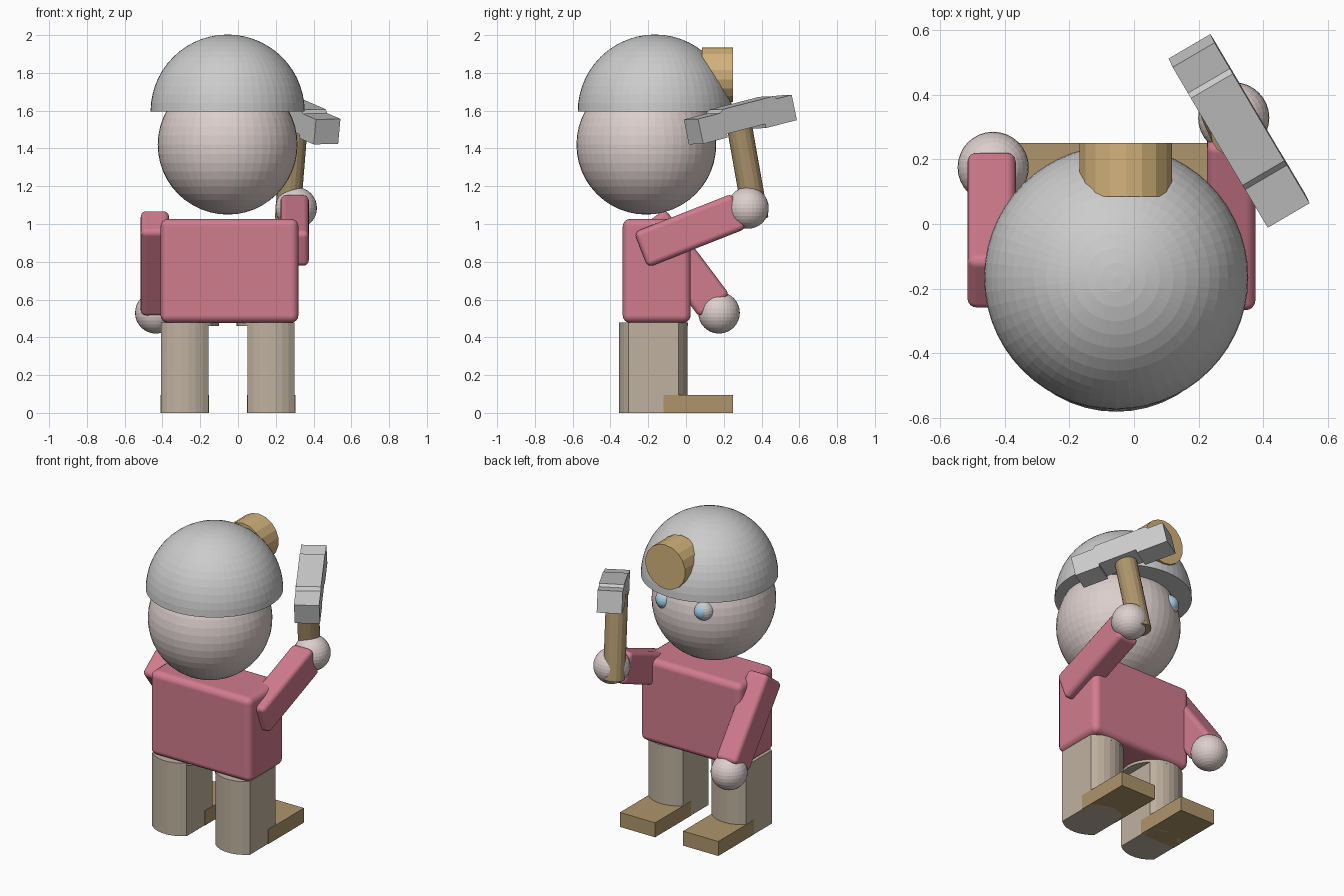
import bpy, bmesh
from math import sin, cos, asin, radians, pi
from mathutils import Matrix, Vector

if "Cube" in bpy.data.objects:
    bpy.data.objects.remove(bpy.data.objects["Cube"])


def material(name, rgb):
    m = bpy.data.materials.new(name)
    m.diffuse_color = (*rgb, 1)
    m.use_nodes = True
    m.node_tree.nodes["Principled BSDF"].inputs["Base Color"].default_value = m.diffuse_color
    return m


SKIN = material("skin", (0.72, 0.62, 0.61))
RED = material("red_cloth", (0.64, 0.20, 0.27))
TAN = material("tan_cloth", (0.52, 0.44, 0.35))
BROWN = material("brown", (0.42, 0.30, 0.15))
AMBER = material("amber", (0.65, 0.45, 0.20))
BLUE = material("blue", (0.35, 0.58, 0.78))


def finish(name, bm, mat=None, matrix=None):
    if matrix is not None:
        bm.transform(matrix)
    bmesh.ops.recalc_face_normals(bm, faces=bm.faces[:])
    me = bpy.data.meshes.new(name)
    bm.to_mesh(me)
    bm.free()
    ob = bpy.data.objects.new(name, me)
    bpy.context.collection.objects.link(ob)
    if mat:
        me.materials.append(mat)
    return ob


def ball(name, centre, r, mat=None, seg=32, half=False):
    bm = bmesh.new()
    bmesh.ops.create_uvsphere(bm, u_segments=seg, v_segments=seg // 2, radius=r)
    if half:
        bmesh.ops.bisect_plane(bm, geom=bm.verts[:] + bm.edges[:] + bm.faces[:], dist=1e-4,
                               plane_co=(0, 0, 0), plane_no=(0, 0, 1), clear_inner=True)
        bmesh.ops.holes_fill(bm, edges=[e for e in bm.edges if e.is_boundary])
    return finish(name, bm, mat, Matrix.Translation(centre))


def box(name, centre, size, mat=None, bevel=0.0, tilt=0.0):
    bm = bmesh.new()
    bmesh.ops.create_cube(bm, size=1, matrix=Matrix.Diagonal((*size, 1)))
    ob = finish(name, bm, mat, Matrix.Translation(centre) @ Matrix.Rotation(tilt, 4, 'X'))
    if bevel:
        mod = ob.modifiers.new("bevel", 'BEVEL')
        mod.width, mod.segments = bevel, 4
        for p in ob.data.polygons:
            p.use_smooth = True
        mod.harden_normals = True
    return ob


def rod(name, a, b, r, mat, sides):
    a, b = Vector(a), Vector(b)
    bm = bmesh.new()
    bmesh.ops.create_cone(bm, cap_ends=True, segments=sides, radius1=r, radius2=r,
                          depth=(b - a).length)
    rot = Vector((0, 0, 1)).rotation_difference(b - a).to_matrix().to_4x4()
    return finish(name, bm, mat, Matrix.Translation((a + b) / 2) @ rot)


def prism(name, points, depth, mat=None, matrix=None):
    """Extrude a closed xy outline upward by depth."""
    bm = bmesh.new()
    f = bm.faces.new([bm.verts.new((x, y, 0)) for x, y in points])
    new = bmesh.ops.extrude_face_region(bm, geom=[f])["geom"]
    bmesh.ops.translate(bm, vec=(0, 0, depth),
                        verts=[v for v in new if isinstance(v, bmesh.types.BMVert)])
    return finish(name, bm, mat, matrix)


# head, eyes and helmet
ball("head", (-0.055, -0.21, 1.42), 0.37, SKIN, 48)
for side, sx in (("left", -1), ("right", 1)):
    ex = -0.055 + sx * 0.138
    ball(side + "_eye", (ex, 0.085, 1.49), 0.065, None, 24)
    ball(side + "_iris", (ex, 0.108, 1.49), 0.048, BLUE, 24)
ball("helmet", (-0.055, -0.165, 1.595), 0.408, None, 56, half=True)
rod("helmet_lamp", (-0.025, 0.085, 1.79), (-0.025, 0.25, 1.79), 0.145, AMBER, 18)

# torso and arms
box("torso", (-0.045, -0.155, 0.752), (0.73, 0.36, 0.55), RED, 0.04)
box("left_arm", (-0.44, -0.019, 0.792), (0.15, 0.57, 0.20), RED, 0.03, radians(-53))
box("right_arm", (0.30, 0.022, 0.966), (0.15, 0.56, 0.20), RED, 0.03, radians(21.5))
ball("left_hand", (-0.435, 0.175, 0.53), 0.11, SKIN)
ball("right_hand", (0.308, 0.328, 1.085), 0.11, SKIN)

# legs: round columns cut flat on both sides, with a rounder lip at the top
R, HALF, N = 0.1825, 0.125, 7
A = asin(HALF / R)
front = [(R * sin(-A + 2 * A * i / N), R * cos(A - 2 * A * i / N)) for i in range(N + 1)]
back = [(-x, -y) for x, y in front]
for side, sx, cx in (("left", -1, -0.2825), ("right", 1, 0.175)):
    prism(side + "_leg", front + back, 0.478, TAN, Matrix.Translation((cx, -0.1725, 0)))
    arc = [pi / 2 - A + (pi + 2 * A) * i / 20 for i in range(21)]
    lip = [(sx * R * cos(t), R * sin(t)) for t in arc]
    prism(side + "_leg_top", lip, 0.019, TAN, Matrix.Translation((cx, -0.1725, 0.46)))
    box(side + "_foot", (cx + 0.001, 0.065, 0.0475), (0.255, 0.37, 0.095), BROWN)

# hammer: tilted round handle and stepped head
axis = Vector((-0.498, 0.84, 0.216)).normalized()
up = Vector((0.08, -0.18, 1))
up = (up - axis * up.dot(axis)).normalized()
wide = axis.cross(up)
centre = Vector((0.325, 0.287, 1.555))
frame = Matrix((axis, up, wide)).transposed().to_4x4()
frame.translation = centre - wide * 0.075
outline = [(-0.295, -0.07), (-0.14, -0.07), (-0.14, -0.05), (0.10, -0.05), (0.10, -0.072),
           (0.295, -0.072), (0.295, 0.065), (0.20, 0.065), (0.185, 0.082), (-0.135, 0.082),
           (-0.155, 0.065), (-0.295, 0.065)]
prism("hammer_head", outline, 0.15, None, frame)
rod("hammer_handle", (0.262, 0.37, 1.025), (0.304, 0.278, 1.545), 0.067, BROWN, 16)
